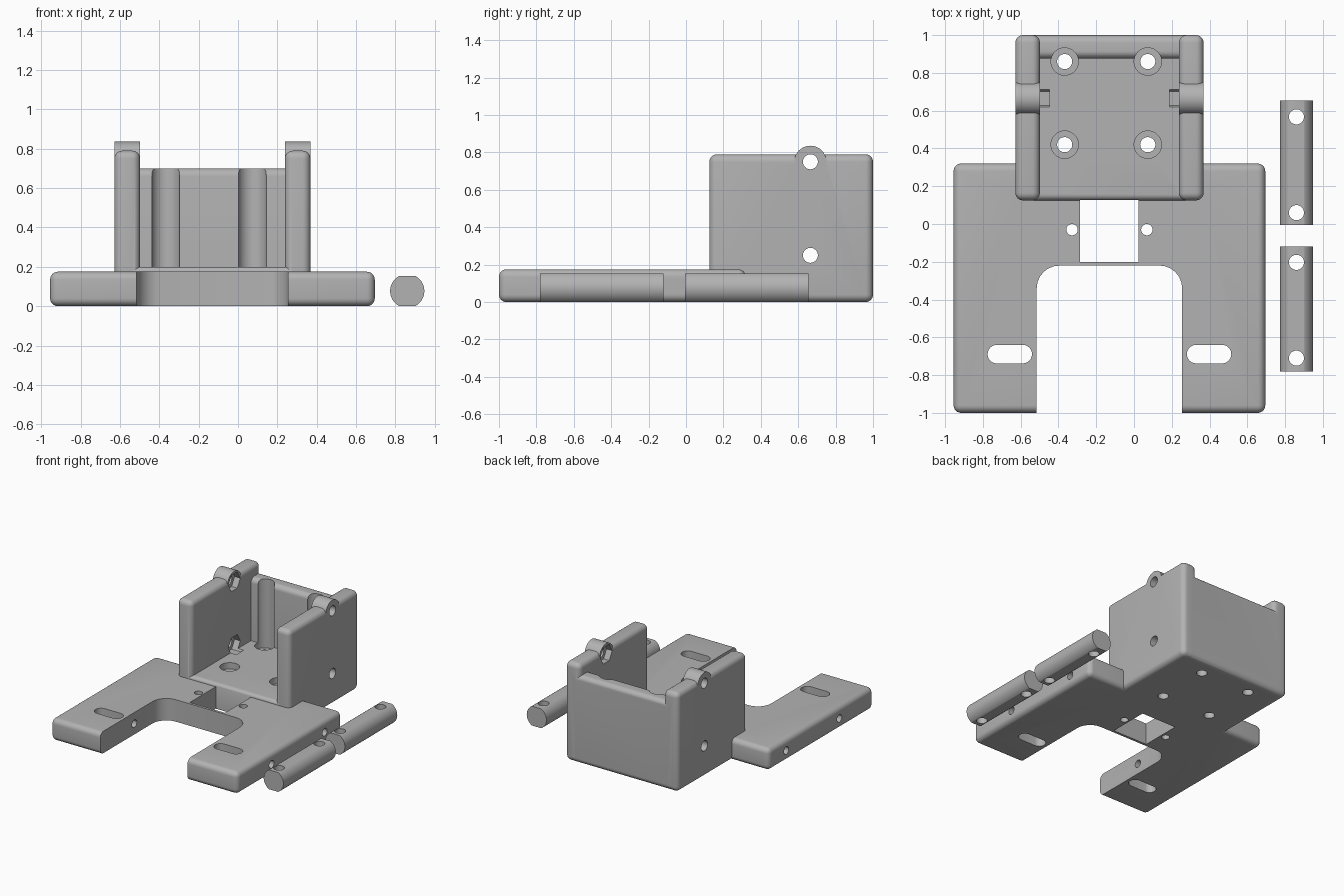
import bpy
import bmesh
from math import pi
from mathutils import Matrix, Vector

if "Cube" in bpy.data.objects:
    bpy.data.objects.remove(bpy.data.objects["Cube"])

CX = -0.13      # centre line of the bracket
ROUND = 0.04    # edge radius

grey = bpy.data.materials.new("plain_grey")
grey.use_nodes = True
grey.diffuse_color = (0.45, 0.45, 0.45, 1)
grey.node_tree.nodes["Principled BSDF"].inputs["Base Color"].default_value = grey.diffuse_color


def finish(name, bm):
    mesh = bpy.data.meshes.new(name)
    bmesh.ops.recalc_face_normals(bm, faces=bm.faces)
    bm.to_mesh(mesh)
    bm.free()
    mesh.materials.append(grey)
    obj = bpy.data.objects.new(name, mesh)
    bpy.context.scene.collection.objects.link(obj)
    return obj


def box(name, low, high, radius=0.0, vertical_only=False):
    low, high = Vector(low), Vector(high)
    bm = bmesh.new()
    bmesh.ops.create_cube(bm, size=1)
    bmesh.ops.scale(bm, vec=high - low, verts=bm.verts)
    bmesh.ops.translate(bm, vec=(low + high) / 2, verts=bm.verts)
    if radius:
        edges = [e for e in bm.edges if not vertical_only
                 or abs(e.verts[0].co.z - e.verts[1].co.z) > 0.01]
        bmesh.ops.bevel(bm, geom=edges, offset=radius, segments=6, profile=0.5, affect='EDGES')
    return finish(name, bm)


def cylinder(name, centre, radius, length, axis='Z', sides=40):
    turn = {'X': Matrix.Rotation(pi / 2, 4, 'Y'),
            'Y': Matrix.Rotation(pi / 2, 4, 'X'), 'Z': Matrix()}[axis]
    bm = bmesh.new()
    bmesh.ops.create_cone(bm, cap_ends=True, segments=sides, radius1=radius, radius2=radius,
                          depth=length, matrix=Matrix.Translation(centre) @ turn)
    return finish(name, bm)


def combine(target, tools, operation):
    for tool in tools:
        mod = target.modifiers.new("combine", 'BOOLEAN')
        mod.operation = operation
        mod.solver = 'EXACT'
        mod.object = tool
    bpy.context.view_layer.update()
    graph = bpy.context.evaluated_depsgraph_get()
    mesh = bpy.data.meshes.new_from_object(target.evaluated_get(graph))
    target.modifiers.clear()
    target.data = mesh
    for tool in tools:
        bpy.data.objects.remove(tool)


def smooth(obj):
    bpy.ops.object.select_all(action='DESELECT')
    obj.select_set(True)
    bpy.context.view_layer.objects.active = obj
    bpy.ops.object.shade_smooth_by_angle()


# Base plate with the open box standing on its back edge
bracket = box("bracket", (CX - 0.825, -1, 0), (CX + 0.825, 0.32, 0.175), ROUND)
solids = [
    box("floor", (CX - 0.46, 0.125, 0), (CX + 0.46, 0.955, 0.2), 0.03),
    box("back_wall", (CX - 0.46, 0.875, 0), (CX + 0.46, 1, 0.7), ROUND),
]
for side in (-1, 1):
    xs = sorted((CX + side * 0.368, CX + side * 0.498))
    solids.append(box("side_wall", (xs[0], 0.125, 0), (xs[1], 1, 0.79), ROUND))
    solids.append(cylinder("pin_boss", (sum(xs) / 2, 0.665, 0.75), 0.086, 0.13, 'X'))
combine(bracket, solids, 'UNION')

# Fork opening and square window
cuts = [
    box("fork_cut", (CX - 0.385, -1.5, -0.2), (CX + 0.385, -0.22, 0.5), 0.12, True),
    box("window_cut", (CX - 0.155, -0.2, -0.2), (CX + 0.155, 0.128, 0.5)),
]
for side in (-1, 1):
    # Slots and small holes in the plate
    xs = sorted((CX + side * 0.41, CX + side * 0.645))
    cuts.append(box("slot_cut", (xs[0], -0.738, -0.2), (xs[1], -0.64, 0.5), 0.0485, True))
    cuts.append(cylinder("small_hole", (CX + side * 0.198, -0.03, 0), 0.03, 1))
    # Cross holes through the arms
    cuts.append(cylinder("arm_hole", (CX + side * 0.6, -0.57, 0.085), 0.03, 0.6, 'X'))
    cuts.append(cylinder("plate_hole", (CX + side * 0.7, 0.1, 0.085), 0.03, 0.5, 'X'))
    # Countersunk floor screws, the rear pair grooving the back wall
    for y in (0.42, 0.86):
        x = -0.147 + side * 0.22
        cuts.append(cylinder("screw_hole", (x, y, 0), 0.04, 1))
        cuts.append(cylinder("screw_recess", (x, y, 0.65), 0.0725, 1))
    # Pin holes with hexagonal nut pockets on the inner faces
    for z in (0.25, 0.75):
        cuts.append(cylinder("pin_hole", (CX + side * 0.45, 0.665, z), 0.04, 0.3, 'X'))
        cuts.append(cylinder("nut_pocket", (CX + side * 0.368, 0.665, z), 0.075, 0.1, 'X', 6))
combine(bracket, cuts, 'DIFFERENCE')
smooth(bracket)

# Two loose rods with flattened top and bottom
for name, start, end, holes in (("front_rod", -0.78, -0.12, (-0.71, -0.203)),
                                ("back_rod", -0.005, 0.655, (0.06, 0.567))):
    rod = cylinder(name, (0.86, (start + end) / 2, 0.077), 0.087, end - start, 'Y', 48)
    combine(rod, [box("flats", (0.5, -1, 0), (1.2, 1, 0.154))], 'INTERSECT')
    combine(rod, [cylinder("rod_hole", (0.86, y, 0), 0.04, 1) for y in holes], 'DIFFERENCE')
    smooth(rod)
